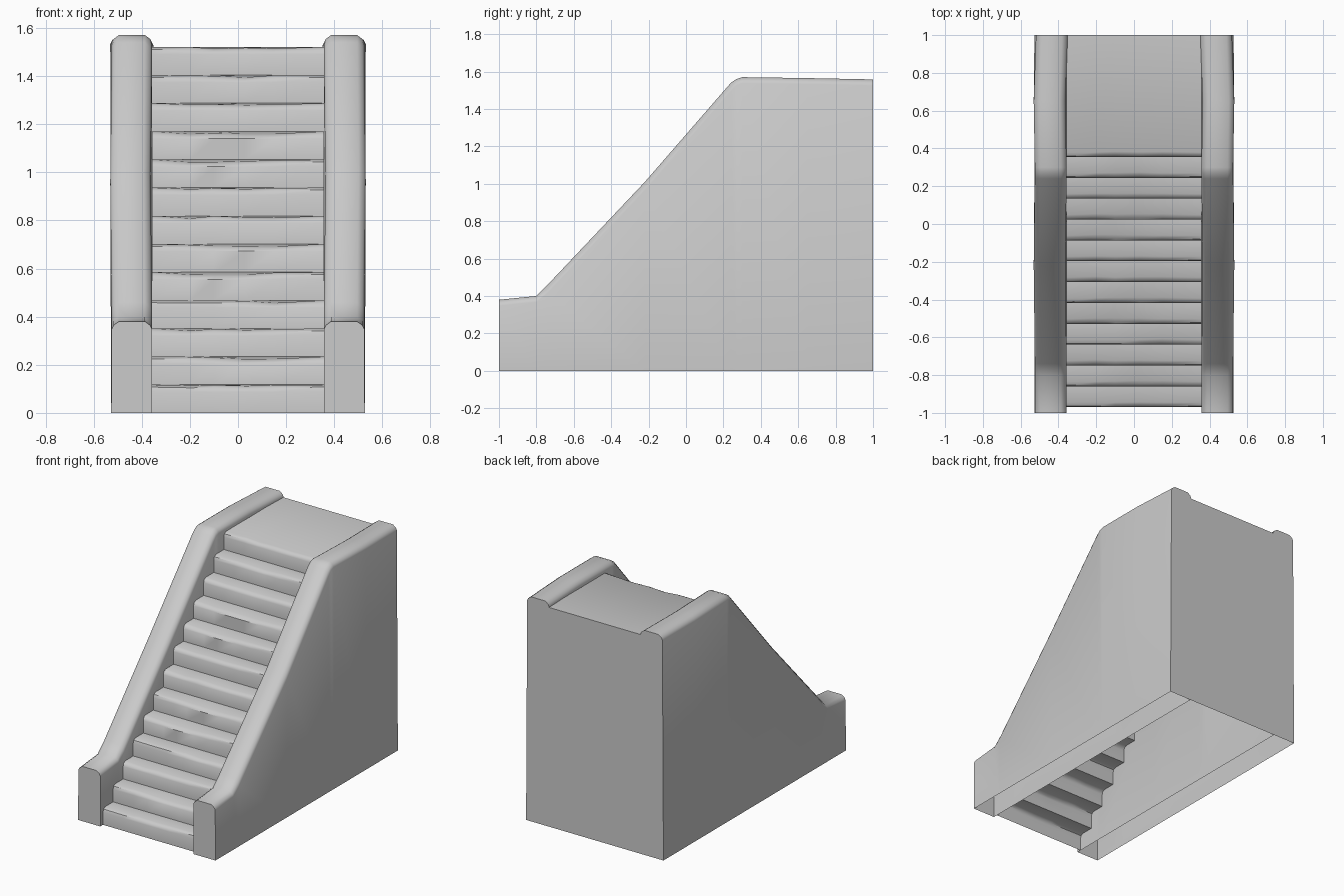
import bpy, bmesh, math, random

if "Cube" in bpy.data.objects:
    bpy.data.objects.remove(bpy.data.objects["Cube"], do_unlink=True)
random.seed(4)

stone = bpy.data.materials.new("grey_stone")
stone.use_nodes = True
GREY = (0.6, 0.6, 0.6, 1)
stone.diffuse_color = GREY
stone.node_tree.nodes["Principled BSDF"].inputs["Base Color"].default_value = GREY

STEPS, RISE, RUN, START = 13, 0.117, 0.1104, -0.97
INNER = 0.357


def finish(name, bm, angle):
    bmesh.ops.recalc_face_normals(bm, faces=bm.faces)
    mesh = bpy.data.meshes.new(name)
    bm.to_mesh(mesh)
    bm.free()
    mesh.materials.append(stone)
    obj = bpy.data.objects.new(name, mesh)
    bpy.context.scene.collection.objects.link(obj)
    bpy.ops.object.select_all(action='DESELECT')
    bpy.context.view_layer.objects.active = obj
    obj.select_set(True)
    bpy.ops.object.shade_smooth_by_angle(angle=math.radians(angle))
    return obj


def loft(bm, rows):
    """Skin a list of equally long point rows."""
    rows = [[bm.verts.new(p) for p in row] for row in rows]
    for a, b in zip(rows, rows[1:]):
        for i in range(len(a) - 1):
            bm.faces.new((a[i], a[i + 1], b[i + 1], b[i]))
    return rows


# Stair flight: a worn sheet with rounded nosings, open underneath
profile = [(START, 0, 0)]
for i in range(STEPS):
    y, z = START + RUN * i, RISE * (i + 1)
    profile += [(y, z - 0.03, 0), (y + 0.006, z - 0.01, 1), (y + 0.025, z, 1)]
    if i < STEPS - 1:
        profile.append((y + RUN, z, 0))
profile.append((1, STEPS * RISE, 0))
columns = [-INNER, -0.2, -0.1, 0.03, 0.15, INNER]
wear = [[0 if abs(x) == INNER else random.uniform(0, 0.012) for x in columns]
        for _ in range(STEPS)]
rows = []
for k, (y, z, worn) in enumerate(profile):
    step = min(max(k - 1, 0) // 4, STEPS - 1)
    rows.append([(x, y + worn * w * 0.5, z - worn * w) for x, w in zip(columns, wear[step])])
bm = bmesh.new()
loft(bm, rows)
finish("stair_flight", bm, 40)

# Back wall between the balustrades
bm = bmesh.new()
loft(bm, [[(-INNER, 1, z), (INNER, 1, z)] for z in (0, STEPS * RISE)])
finish("back_wall", bm, 30)

# Balustrades: hollow walls with chamfered tops, open at the floor
# Stations: y, top height, outward bulge
rail_path = [(-1, 0.38, 0), (-0.8, 0.4, 0), (-0.74, 0.46, 0), (-0.22, 1.01, 0.006),
             (0.24, 1.54, 0), (0.27, 1.56, 0), (0.3, 1.57, 0), (0.65, 1.565, 0.006), (1, 1.558, -0.006)]


def balustrade(name, side):
    sections = []
    for y, top, bulge in rail_path:
        slope = 1.4 if -0.78 < y < 0.25 else 1
        drop = 0.032 * slope
        inner, outer = INNER + bulge, 0.525 + bulge
        section = [(INNER, 0), (inner, top - drop), (inner + 0.008, top - drop * 0.5),
                   (inner + 0.03, top), (outer - 0.03, top),
                   (outer - 0.008, top - drop * 0.5), (outer, top - drop), (0.527, 0)]
        sections.append([(side * x, y, z) for x, z in section])
    bm = bmesh.new()
    loops = loft(bm, sections)
    bm.faces.new(loops[0])
    bm.faces.new(loops[-1])
    finish(name, bm, 50)


balustrade("left_balustrade", 1)
balustrade("right_balustrade", -1)
